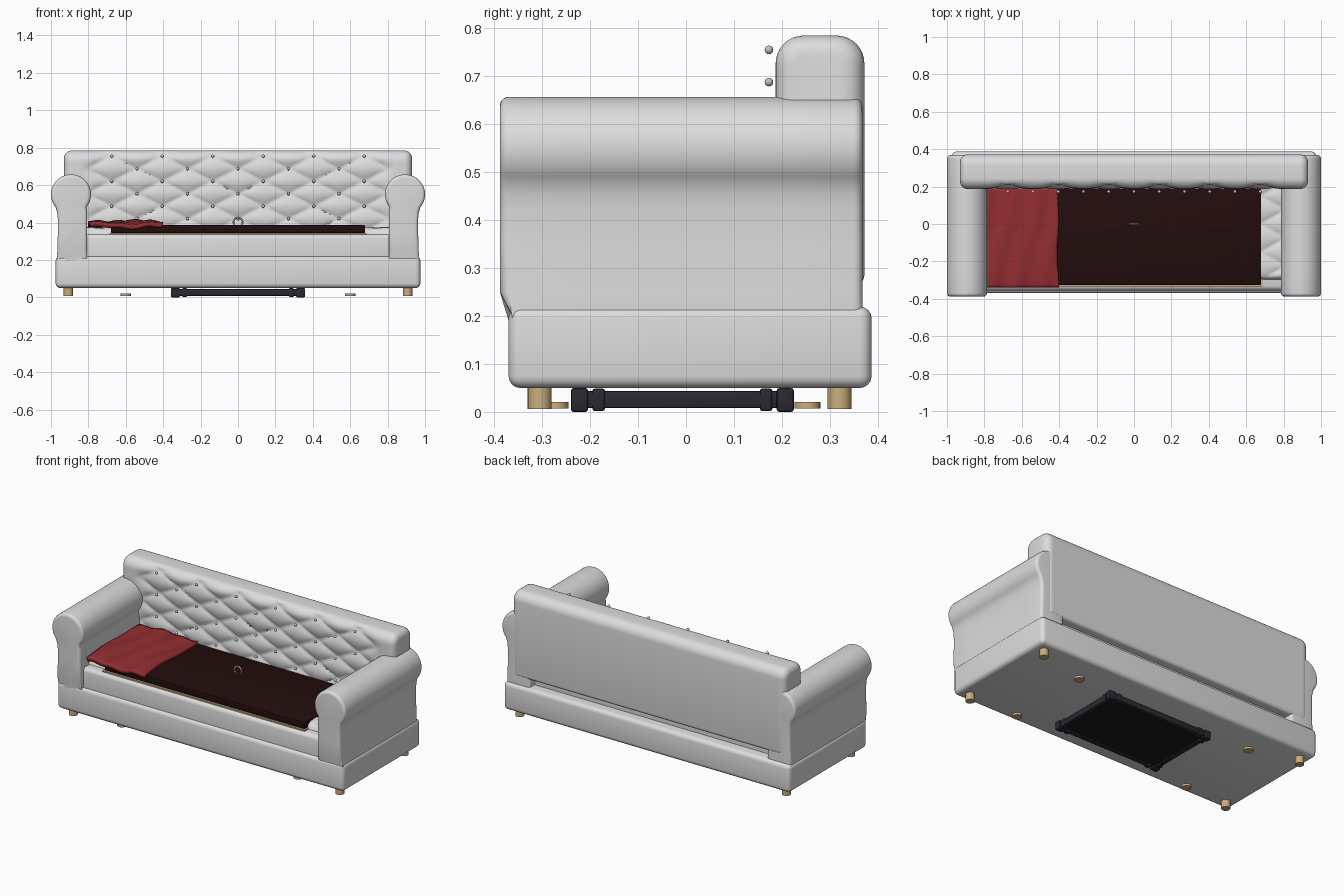
import bpy, bmesh, math
from mathutils import Matrix, Vector

cube = bpy.data.objects.get("Cube")
if cube:
    bpy.data.objects.remove(cube, do_unlink=True)


def material(name, r, g, b):
    m = bpy.data.materials.new(name)
    m.use_nodes = True
    m.diffuse_color = (r, g, b, 1)
    m.node_tree.nodes["Principled BSDF"].inputs["Base Color"].default_value = (r, g, b, 1)
    return m


WHITE = material("pale upholstery", 0.72, 0.72, 0.72)
SILVER = material("button grey", 0.55, 0.55, 0.55)
DARK = material("dark brown cloth", 0.017, 0.004, 0.004)
RED = material("red cloth", 0.29, 0.027, 0.03)
GOLD = material("pale brass", 0.60, 0.42, 0.20)
BLACK = material("dark metal", 0.022, 0.022, 0.03)
PANEL = material("black panel", 0.010, 0.010, 0.013)


def finish(name, bm, mat, angle=40):
    bmesh.ops.recalc_face_normals(bm, faces=bm.faces)
    mesh = bpy.data.meshes.new(name)
    bm.to_mesh(mesh)
    bm.free()
    mesh.materials.append(mat)
    ob = bpy.data.objects.new(name, mesh)
    bpy.context.collection.objects.link(ob)
    bpy.ops.object.select_all(action='DESELECT')
    ob.select_set(True)
    bpy.context.view_layer.objects.active = ob
    bpy.ops.object.shade_smooth_by_angle(angle=math.radians(angle))
    return ob


def box(name, lo, hi, mat, bevel=0.0, segments=4):
    bm = bmesh.new()
    bmesh.ops.create_cube(bm, size=1)
    for v in bm.verts:
        v.co = Vector([l + (c + 0.5) * (h - l) for c, l, h in zip(v.co, lo, hi)])
    if bevel:
        bmesh.ops.bevel(bm, geom=bm.edges[:], offset=bevel, segments=segments,
                        profile=0.5, affect='EDGES')
    return finish(name, bm, mat)


def cylinder(name, x, y, z0, z1, r, mat):
    bm = bmesh.new()
    bmesh.ops.create_cone(bm, cap_ends=True, segments=24, radius1=r, radius2=r, depth=z1 - z0,
                          matrix=Matrix.Translation((x, y, (z0 + z1) / 2)))
    return finish(name, bm, mat)


def loft(name, outline, stations, place, mat):
    """Sweep a closed outline through (position, inset) stations."""
    n = len(outline)
    normals = []
    for i in range(n):
        t = outline[(i + 1) % n] - outline[i - 1]
        normals.append(Vector((t.y, -t.x)).normalized())
    bm = bmesh.new()
    rings = [[bm.verts.new(place(s, p - nr * d)) for p, nr in zip(outline, normals)]
             for s, d in stations]
    for a, b in zip(rings, rings[1:]):
        for i in range(n):
            j = (i + 1) % n
            bm.faces.new((a[i], a[j], b[j], b[i]))
    bm.faces.new(rings[0])
    bm.faces.new(rings[-1])
    return finish(name, bm, mat, 50)


def stations(lo, hi, radius, inner=1, steps=5):
    """Positions along a sweep, with rounded ends."""
    ends = [(radius * (1 - math.cos(k * math.pi / 2 / steps)),
             radius * (1 - math.sin(k * math.pi / 2 / steps))) for k in range(steps)]
    mid = [(lo + radius + (hi - lo - 2 * radius) * k / inner, 0) for k in range(inner + 1)]
    return [(lo + a, d) for a, d in ends] + mid + [(hi - a, d) for a, d in reversed(ends)]


def arc(cx, cy, r, a0, a1, n):
    return [Vector((cx + r * math.cos(math.radians(a0 + (a1 - a0) * k / n)),
                    cy + r * math.sin(math.radians(a0 + (a1 - a0) * k / n)))) for k in range(n + 1)]


STEP_X, STEP_Z = 0.27, 0.134


def tuft(x, w, w0, step):
    """Inward depth of diamond tufting, deepest at the buttons."""
    u, v = (x - 0.135) / STEP_X, (w - w0) / step
    s = abs(math.sin(math.pi * (u + v)) * math.sin(math.pi * (u - v)))
    return 0.02 * (1 - s ** 0.45)


def fade(x, lo, hi, soft):
    return max(0.0, min(1.0, (x - lo) / soft, (hi - x) / soft))


# Base
box("base", (-0.975, -0.37, 0.05), (0.975, 0.387, 0.22), WHITE, 0.025)
box("seat_deck", (-0.82, -0.355, 0.16), (0.82, 0.32, 0.338), WHITE, 0.025)

# Backrest with tufted front
FRONT, BACK, TOP = 0.187, 0.372, 0.785
R = 0.058
outline = [Vector((FRONT, TOP - R - k * 0.0105)) for k in range(44, 0, -1)]
outline += arc(FRONT + R, TOP - R, R, 180, 90, 8)
outline += arc(BACK - R, TOP - R, R, 90, 0, 8)
outline += arc(BACK - 0.02, 0.285, 0.02, 0, -90, 4)
outline.reverse()


def place_back(x, p):
    d = tuft(x, p.y, 0.755, STEP_Z) * fade(x, -0.84, 0.84, 0.08) * fade(p.y, 0.3, 0.785, 0.03)
    return (x, p.x + (d if p.x < 0.24 else 0), p.y)


loft("backrest", outline, stations(-0.93, 0.93, 0.04, 170), place_back, WHITE)

# Buttons in staggered rows
for row in range(6):
    xs = [(-2.5 + k) * STEP_X for k in range(6)] if row % 2 == 0 else [(k - 2) * STEP_X for k in range(5)]
    for x in xs:
        bm = bmesh.new()
        bmesh.ops.create_uvsphere(bm, u_segments=12, v_segments=8, radius=0.009,
                                  matrix=Matrix.Translation((x, 0.173, 0.755 - row * STEP_Z / 2)))
        finish("back_button", bm, SILVER)

# Tufted seat pad
bm = bmesh.new()
bmesh.ops.create_grid(bm, x_segments=150, y_segments=50, size=1)
for v in bm.verts:
    x, y = v.co.x * 0.82, -0.05 + v.co.y * 0.25
    edge = fade(y, -0.30, 1, 0.035)
    z = 0.33 + 0.047 * math.sqrt(1 - (1 - edge) ** 2)
    v.co = (x, y, z - tuft(x, y, 0.15, 0.15) * edge * 0.8)
finish("seat_pad", bm, WHITE, 80)

# Rolled arms, narrowing slightly where they meet the base
arm = [Vector((0.81, 0.15)), Vector((0.965, 0.15)), Vector((0.968, 0.2)), Vector((0.966, 0.25)),
       Vector((0.963, 0.35)), Vector((0.963, 0.42)), Vector((0.967, 0.455))]
arm += arc(0.893, 0.55, 0.107, -40, 220, 36)
arm += [Vector((0.806, 0.455)), Vector((0.806, 0.42)), Vector((0.806, 0.35)),
        Vector((0.806, 0.25)), Vector((0.806, 0.2))]
for side, label in ((1, "left_arm"), (-1, "right_arm")):
    def place_arm(y, p):
        front = -0.388 + 0.025 * max(0, min(1, (0.25 - p.y) / 0.05))
        return (side * p.x, max(y, front), p.y)
    loft(label, arm, stations(-0.388, 0.368, 0.018, 6), place_arm, WHITE)

# Board, dark blanket and ring
box("board", (-0.688, -0.335, 0.334), (0.688, 0.185, 0.345), GOLD)
box("blanket", (-0.68, -0.325, 0.345), (0.68, 0.19, 0.386), DARK, 0.004, 2)
bpy.ops.mesh.primitive_torus_add(major_radius=0.024, minor_radius=0.005, major_segments=32,
                                 minor_segments=10, location=(0, 0, 0.402),
                                 rotation=(math.pi / 2, 0, 0))
ring = bpy.context.object
ring.name = "ring"
ring.data.materials.append(GOLD)
bpy.ops.object.shade_smooth()

# Rumpled red cloth
bm = bmesh.new()
bmesh.ops.create_grid(bm, x_segments=30, y_segments=36, size=1)
for v in bm.verts:
    a, b = v.co.x, v.co.y
    z = 0.404 + 0.006 * math.sin(4 * a + 2 * b) + 0.004 * math.sin(9 * a - 3 * b)
    z += 0.005 * (1 - a * a) * (1 - b * b) - 0.008 * max(0, -b) ** 4
    v.co = (-0.602 + 0.196 * a + 0.004 * math.sin(5 * b), -0.075 + 0.264 * b, z)
cloth = finish("red_cloth", bm, RED)
solid = cloth.modifiers.new("thickness", 'SOLIDIFY')
solid.thickness = 0.025
box("cloth_tag", (-0.505, -0.316, 0.394), (-0.478, -0.304, 0.403), DARK)

# Feet and floor discs
for sx in (-1, 1):
    for y in (-0.305, 0.32):
        cylinder("foot", sx * 0.907, y, 0.006, 0.06, 0.025, GOLD)
    for y in (-0.272, 0.253):
        cylinder("floor_disc", sx * 0.6, y, 0.007, 0.021, 0.027, GOLD)

# Tray frame underneath
box("tray_panel", (-0.335, -0.22, 0.016), (0.335, 0.205, 0.036), PANEL)
for y in (-0.222, 0.207):
    box("tray_long_bar", (-0.34, y - 0.014, 0.008), (0.34, y + 0.014, 0.044), BLACK, 0.006, 2)
for x in (-0.335, 0.335):
    box("tray_short_bar", (x - 0.014, -0.222, 0.008), (x + 0.014, 0.207, 0.044), BLACK, 0.006, 2)
    for y in (-0.222, 0.207):
        s, t = math.copysign(1, x), math.copysign(1, y)
        box("tray_corner", (x - 0.024, y - 0.018, 0), (x + 0.024, y + 0.018, 0.05), BLACK, 0.006, 2)
        box("tray_long_clip", (x - s * 0.05 - 0.013, y - 0.017, 0.002),
            (x - s * 0.05 + 0.013, y + 0.017, 0.049), BLACK, 0.005, 2)
        box("tray_short_clip", (x - 0.017, y - t * 0.04 - 0.013, 0.002),
            (x + 0.017, y - t * 0.04 + 0.013, 0.049), BLACK, 0.005, 2)
